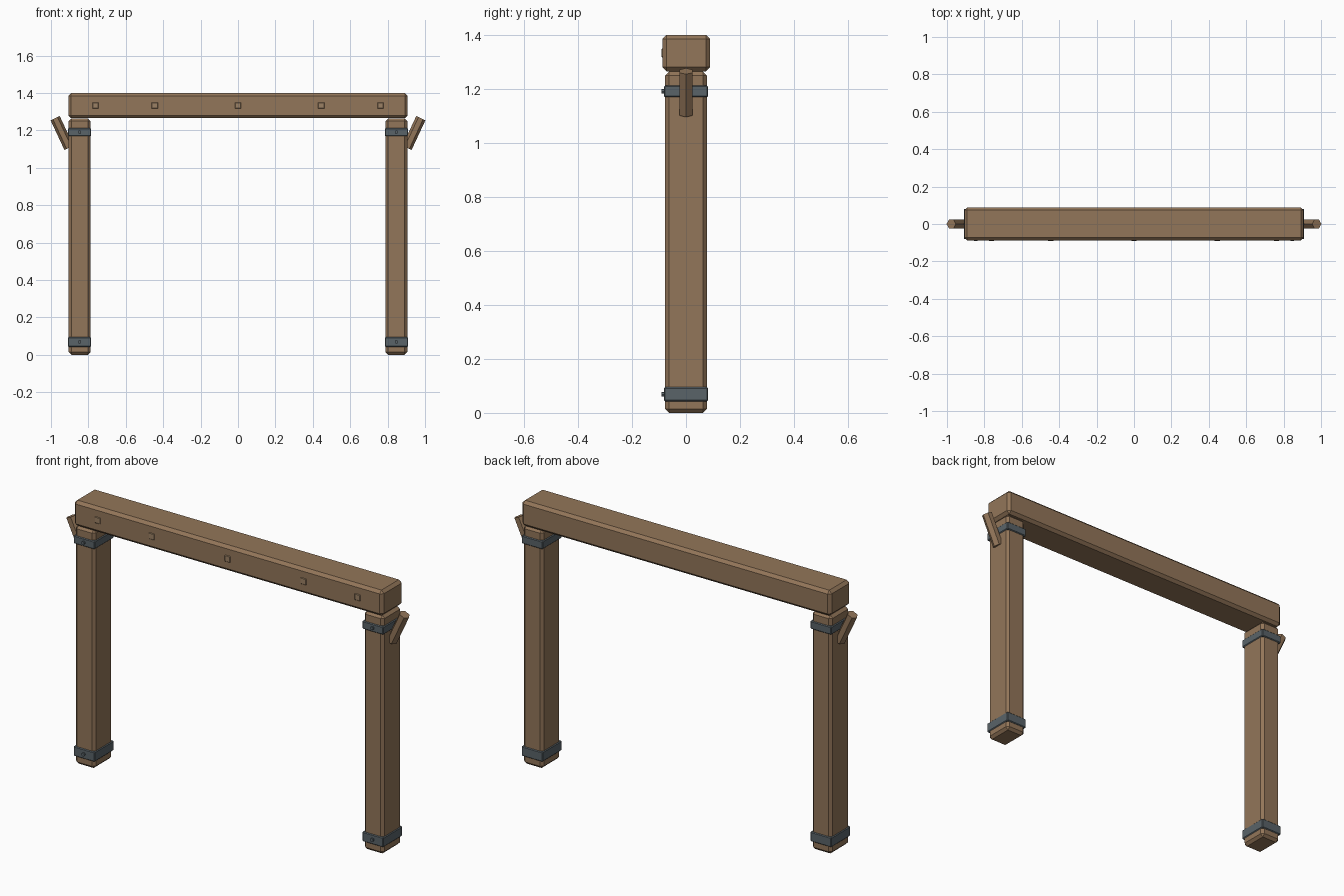
import bpy, math

if "Cube" in bpy.data.objects:
    bpy.data.objects.remove(bpy.data.objects["Cube"])


def material(name, color):
    m = bpy.data.materials.new(name)
    m.diffuse_color = (*color, 1)
    m.use_nodes = True
    m.node_tree.nodes["Principled BSDF"].inputs["Base Color"].default_value = m.diffuse_color
    return m


WOOD = material("wood", (0.29, 0.18, 0.10))
PALE = material("pale_wood", (0.33, 0.22, 0.13))
IRON = material("iron", (0.10, 0.125, 0.14))


def finish(name, mat, bevel=0):
    o = bpy.context.object
    o.name = name
    o.data.materials.append(mat)
    bpy.ops.object.transform_apply(location=False, rotation=True, scale=True)
    if bevel:
        b = o.modifiers.new("chamfer", 'BEVEL')
        b.width = bevel
        b.segments = 1
    return o


def box(name, center, size, mat, bevel=0):
    bpy.ops.mesh.primitive_cube_add(size=1, location=center)
    bpy.context.object.scale = size
    return finish(name, mat, bevel)


def prism(name, center, radius, length, sides, rot, mat):
    bpy.ops.mesh.primitive_cylinder_add(vertices=sides, radius=radius,
                                        depth=length, location=center, rotation=rot)
    return finish(name, mat)


# Top beam with square pegs along the front
box("beam", (0, 0.001, 1.3325), (1.814, 0.176, 0.135), WOOD, 0.015)
for i, x in enumerate((-0.762, -0.445, 0, 0.445, 0.762)):
    box(f"beam_peg_{i}", (x, -0.083, 1.333), (0.034, 0.014, 0.034), PALE, 0.003)

for s, side in ((-1, "left"), (1, "right")):
    x = s * 0.847
    # Post
    box(f"{side}_post", (x, 0, 0.632), (0.116, 0.154, 1.264), WOOD, 0.014)
    # Iron bands, each with a bolt head on the front
    for level, z, h in (("lower", 0.069, 0.052), ("upper", 1.191, 0.043)):
        box(f"{side}_{level}_band", (x, 0, z), (0.124, 0.163, h), IRON, 0.004)
        prism(f"{side}_{level}_bolt", (x, -0.084, z), 0.009, 0.014, 8,
              (math.pi / 2, 0, 0), IRON)
    # Slanted hanging peg on the outer face, ridge pointing outwards
    bpy.ops.mesh.primitive_cylinder_add(vertices=6, radius=0.027, depth=0.175,
                                        location=(s * 0.9405, 0, 1.186))
    peg = bpy.context.object
    for v in peg.data.vertices:
        v.co.x, v.co.y = v.co.y, -v.co.x
    peg.rotation_euler = (0, s * math.radians(25), 0)
    finish(f"{side}_hanging_peg", WOOD)
